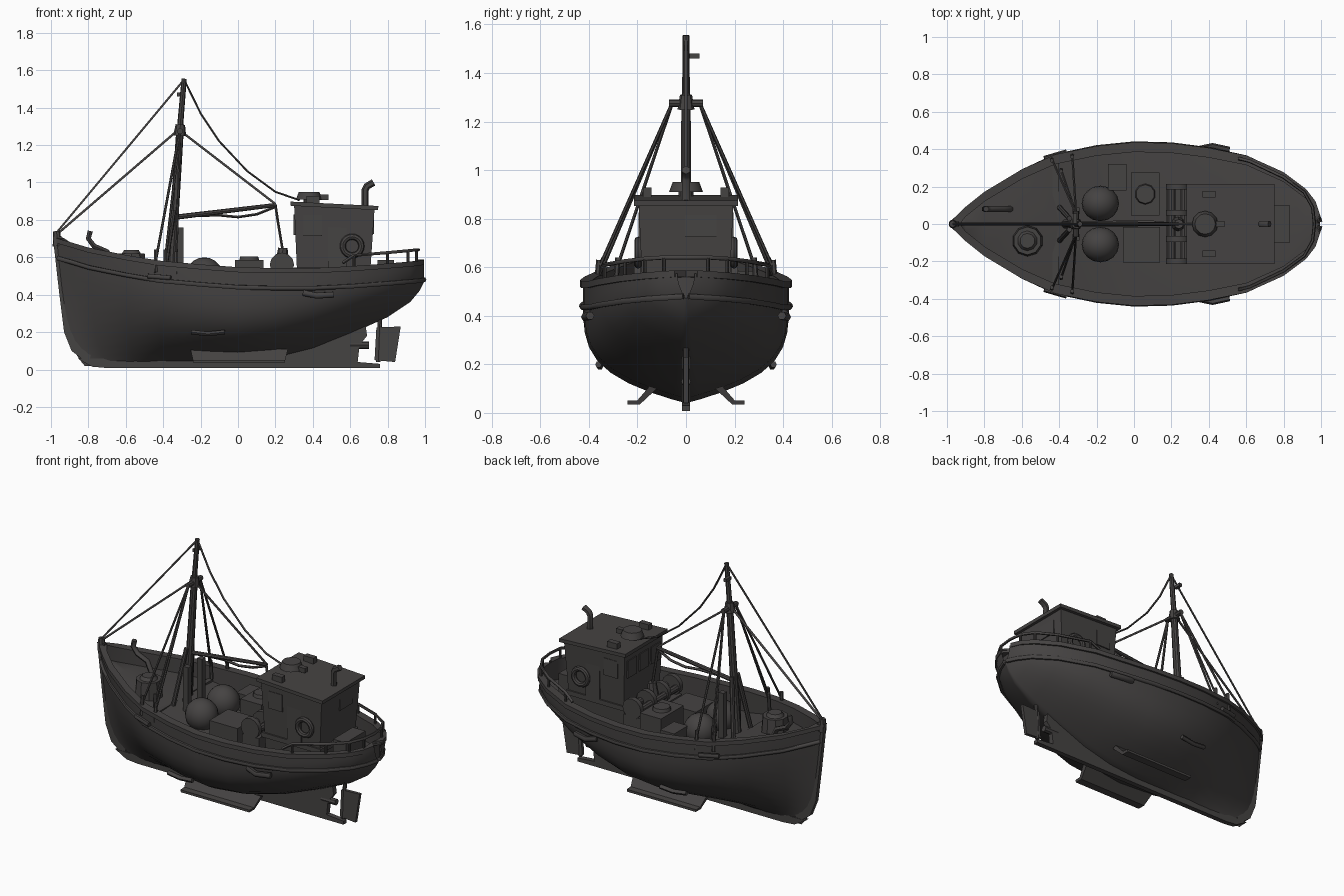
import bpy
import bmesh
import math
from mathutils import Vector

cube = bpy.data.objects.get("Cube")
if cube:
    bpy.data.objects.remove(cube, do_unlink=True)

COLOUR = (.06, .056, .055, 1)
paint = bpy.data.materials.new("dark_grey")
paint.use_nodes = True
paint.diffuse_color = COLOUR
paint.node_tree.nodes["Principled BSDF"].inputs["Base Color"].default_value = COLOUR


def finish(obj, angle=35):
    """Give an object its material and smooth shading with sharp edges."""
    bpy.ops.object.select_all(action='DESELECT')
    obj.select_set(True)
    bpy.context.view_layer.objects.active = obj
    if obj.type == 'CURVE':
        bpy.ops.object.convert(target='MESH')
        obj = bpy.context.object
    obj.data.materials.clear()
    obj.data.materials.append(paint)
    bpy.ops.object.shade_smooth_by_angle(angle=math.radians(angle))
    return obj


def from_bmesh(name, bm):
    bmesh.ops.remove_doubles(bm, verts=bm.verts, dist=.0005)
    bmesh.ops.recalc_face_normals(bm, faces=bm.faces)
    mesh = bpy.data.meshes.new(name)
    bm.to_mesh(mesh)
    bm.free()
    obj = bpy.data.objects.new(name, mesh)
    bpy.context.collection.objects.link(obj)
    return finish(obj)


def loft(name, rings, closed=False):
    """Skin a list of half sections and mirror them across the centreline."""
    bm = bmesh.new()
    for side in (1, -1):
        rows = [[bm.verts.new((x, y * side, z)) for x, y, z in ring] for ring in rings]
        for a, b in zip(rows, rows[1:]):
            count = len(a)
            for i in range(count if closed else count - 1):
                j = (i + 1) % count
                bm.faces.new((a[i], a[j], b[j], b[i]))
        if closed:
            bm.faces.new(rows[0])
            bm.faces.new(rows[-1])
    return from_bmesh(name, bm)


def prism(name, points, place, low, high):
    """Extrude a 2D profile; place(u, v, w) maps it into space."""
    bm = bmesh.new()
    ends = [[bm.verts.new(place(u, v, w)) for u, v in points] for w in (low, high)]
    for end in ends:
        bm.faces.new(end)
    for i in range(len(points)):
        j = (i + 1) % len(points)
        bm.faces.new((ends[0][i], ends[0][j], ends[1][j], ends[1][i]))
    return from_bmesh(name, bm)


def box(name, centre, size, tilt=0):
    bpy.ops.mesh.primitive_cube_add(size=1, location=centre, rotation=(0, tilt, 0))
    obj = bpy.context.object
    obj.name = name
    obj.scale = size
    return finish(obj)


def rod(name, start, end, r1, r2=None, sides=8):
    start, end = Vector(start), Vector(end)
    bpy.ops.mesh.primitive_cone_add(vertices=sides, radius1=r1, radius2=r1 if r2 is None else r2,
                                    depth=(end - start).length, location=(start + end) / 2)
    obj = bpy.context.object
    obj.name = name
    obj.rotation_euler = (end - start).to_track_quat('Z', 'Y').to_euler()
    return finish(obj)


def tube(name, points, radius):
    curve = bpy.data.curves.new(name, 'CURVE')
    curve.dimensions = '3D'
    curve.bevel_depth = radius
    curve.bevel_resolution = 1
    curve.use_fill_caps = True
    spline = curve.splines.new('POLY')
    spline.points.add(len(points) - 1)
    for target, p in zip(spline.points, points):
        target.co = (*p, 1)
    obj = bpy.data.objects.new(name, curve)
    bpy.context.collection.objects.link(obj)
    return finish(obj, 60)


def ball(name, centre, size):
    bpy.ops.mesh.primitive_uv_sphere_add(segments=16, ring_count=10, location=centre)
    obj = bpy.context.object
    obj.name = name
    obj.scale = size
    return finish(obj)


# Hull stations: x, half breadth, rail height, keel height, fullness
STATIONS = [(-.97, .012, .69, .02, 1.5), (-.9, .08, .67, .02, 1.5), (-.8, .16, .64, .02, 1.7),
            (-.6, .28, .6, .03, 2.3), (-.42, .36, .57, .04, 3), (-.2, .405, .55, .04, 4),
            (0, .425, .535, .04, 4.5), (.2, .42, .53, .06, 4.3), (.4, .395, .53, .11, 3.8),
            (.6, .355, .54, .19, 3.3), (.8, .265, .555, .28, 3), (.92, .175, .565, .36, 2.8),
            (.97, .11, .57, .42, 2.5), (.995, .035, .575, .47, 2)]


def hull_point(station, t, out=0):
    x, b, top, keel, full = station
    fade = max(0, (-x - .4) / .57)
    rake = fade * (.06 * (1 - t) + .09 * (1 - t) ** 6)
    return (x + rake, b * (1 - (1 - t) ** full) + out, keel + (top - keel) * t)


rings, caps, strakes = [], [], []
for s in STATIONS:
    x, b, top = s[:3]
    inner, xi = max(b - .04, 0), min(max(x, -.93), .955)
    deck = top - (.08 if x < -.4 else .12)
    ring = [hull_point(s, (i / 10) ** 1.5) for i in range(11)]
    rings.append(ring + [(xi, inner, top), (xi, inner, deck), (xi, 0, deck + .015)])
    caps.append([(x, b + .012, top - .015), (x, b + .012, top + .012),
                 (xi, inner, top + .012), (xi, inner, top - .015)])
    drop = 1 - .095 / (top - s[3])
    strakes.append(hull_point(s, drop, .004))
loft("hull", rings)
loft("rail_cap", caps, True)
for side in (1, -1):
    tube("rub_strake", [(x, y * side, z) for x, y, z in strakes], .013)

# Keel, skeg, rudder and bilge keels
prism("keel", [(-.86, .06), (-.78, .015), (-.7, .008), (.76, .008), (.76, .03), (.64, .04),
               (.65, .13), (.69, .18), (.68, .25), (.4, .14), (.1, .07), (-.7, .06)],
      lambda u, v, w: (u, w, v), -.016, .016)
prism("stem", [(-.99, .71), (-.955, .4), (-.93, .2), (-.89, .1), (-.8, .03), (-.78, .1),
               (-.86, .25), (-.94, .71)], lambda u, v, w: (u, w, v), -.014, .014)
prism("rudder", [(.73, .05), (.84, .04), (.87, .23), (.74, .225)],
      lambda u, v, w: (u, w, v), -.01, .01)
rod("rudder_stock", (.75, 0, .04), (.76, 0, .3), .012)
rod("propeller_shaft", (.6, 0, .13), (.7, 0, .13), .02)
for side in (1, -1):
    prism("bilge_keel", [(.12, .1), (.19, .035), (.24, .035), (.24, .05), (.2, .052), (.15, .11)],
          lambda u, v, w: (w * (1 + v) - .01, u * side, v), -.22, .25)
    tube("side_fender", [(.35, side * .4, .41), (.42, side * .415, .395), (.51, side * .395, .4)], .018)
    tube("hull_fitting", [(-.25, side * .35, .2), (-.16, side * .355, .19), (-.07, side * .36, .2)], .014)
    tube("shroud_plate", [(-.48, side * .35, .5), (-.36, side * .385, .49)], .014)

# Stern railing
rail = [(.56, .35, .57), (.62, .335, .61), (.8, .25, .625), (.91, .17, .635), (.955, .09, .64), (.965, 0, .64)]
tube("stern_railing", rail + [(x, -y, z) for x, y, z in rail[-2::-1]], .009)
for side in (1, -1):
    for x, y, z in rail[1:-1]:
        rod("railing_post", (x, y * side, .55), (x, y * side, z), .008)

# Wheelhouse
bm = bmesh.new()
bmesh.ops.create_cube(bm, size=1)
for v in bm.verts:
    front, high = v.co.x < 0, v.co.z > 0
    v.co = ((.3 if high else .32) if front else (.73 if high else .7),
            math.copysign(.195 if high else .175, v.co.y),
            (.88 if front else .86) if high else .42)
from_bmesh("wheelhouse", bm)
box("wheelhouse_roof", (.515, 0, .875), (.47, .43, .022), .05)
box("wheelhouse_skirt", (.51, 0, .53), (.42, .38, .03))
box("aft_window", (.721, .06, .775), (.012, .13, .1))
for y in (-.12, 0, .12):
    box("front_window", (.302, y, .775), (.012, .09, .11))
for side in (1, -1):
    box("side_window", (.4, side * .19, .77), (.1, .012, .11))
    box("door", (.53, side * .184, .66), (.1, .012, .27))
    bpy.ops.mesh.primitive_torus_add(location=(.61, side * .197, .66), rotation=(math.pi / 2, 0, 0),
                                     major_radius=.05, minor_radius=.016, major_segments=20, minor_segments=8)
    bpy.context.object.name = "lifebuoy"
    finish(bpy.context.object)
    box("roof_lamp", (.4, side * .16, .905), (.07, .035, .045))
tube("exhaust_pipe", [(.68, 0, .86), (.68, 0, .96), (.69, 0, .98), (.725, 0, 1)], .019)
rod("radar_base", (.38, 0, .88), (.38, 0, .92), .03)
rod("radar_dome", (.38, 0, .91), (.38, 0, .95), .07, .055, 12)
box("radar_arm", (.44, 0, .92), (.09, .03, .03))
box("aft_locker", (.79, 0, .52), (.09, .2, .13))

# Mast with crosstree and supports
rod("lower_mast", (-.365, 0, .45), (-.31, 0, 1.28), .026, .02, 10)
rod("upper_mast", (-.318, 0, 1.2), (-.288, 0, 1.555), .017, .014)
rod("crosstree", (-.31, -.07, 1.275), (-.31, .07, 1.275), .016)
rod("mast_collar", (-.312, 0, 1.25), (-.308, 0, 1.31), .035, .025)
box("mast_lamp", (-.315, .03, 1.47), (.02, .05, .02))
for side in (1, -1):
    rod("mast_support", (-.4, side * .09, .48), (-.345, side * .03, .85), .014)
    box("mast_bitts", (-.31, side * .07, .6), (.035, .035, .32))
    for foot_x, foot_y, foot_z in ((-.44, .35, .58), (-.33, .37, .57), (-.39, .29, .58)):
        rod("shroud", (-.31, side * .055, 1.28), (foot_x, side * foot_y, foot_z), .007, sides=6)
        rod("turnbuckle", (foot_x, side * foot_y, foot_z - .06),
            (foot_x, side * foot_y * .97, foot_z + .06), .011, sides=6)

# Boom and rigging
rod("boom", (-.33, 0, .815), (.205, 0, .88), .014, .011)
tube("boom_rope", [(-.3, 0, .82), (-.1, .01, .825), (0, .01, .815), (.1, .01, .83), (.2, 0, .87)], .008)
tube("boom_lift", [(-.3, 0, 1.27), (.2, 0, .885)], .007)
tube("hoist_rope", [(.2, 0, .88), (.215, 0, .78), (.24, 0, .63)], .008)
tube("top_forestay", [(-.288, 0, 1.55), (-.98, 0, .72)], .006)
tube("lower_forestay", [(-.315, 0, 1.285), (-.96, 0, .73)], .007)
tube("backstay", [(-.288, 0, 1.55), (-.2, 0, 1.37), (-.1, 0, 1.22), (.05, 0, 1.06), (.2, 0, .95), (.33, 0, .905)], .006)
rod("bow_post", (-.965, 0, .66), (-.97, 0, .74), .026, .018)

# Foredeck gear
rod("fore_hatch", (-.57, -.09, .5), (-.57, -.09, .62), .085, .075, 10)
rod("fore_hatch_lid", (-.57, -.09, .61), (-.57, -.09, .64), .06, .04, 10)
tube("bow_davit", [(-.66, .08, .54), (-.7, .08, .63), (-.77, .08, .66), (-.8, .08, .7), (-.79, .08, .74)], .016)
box("foredeck_step", (-.42, 0, .46), (.03, .68, .08))

# Working deck: floats, hatches and crates
for side in (1, -1):
    ball("net_float", (-.18, side * .11, .5), (.1, .095, .1))
box("fish_hatch", (.04, -.11, .47), (.2, .19, .12))
box("engine_box", (.06, .16, .5), (.15, .23, .17))
rod("engine_vent", (.06, .16, .57), (.06, .16, .605), .06, .05, 10)
box("crate", (-.09, .25, .47), (.1, .14, .14))

# Winch
for x in (.2, .27):
    rod("winch_drum", (x, -.2, .55), (x, .2, .55), .022, sides=10)
for y in (-.2, -.08, .06, .2):
    rod("winch_flange", (.235, y - .015, .56), (.235, y + .015, .56), .065, sides=12)
box("winch_base", (.235, 0, .46), (.12, .42, .1))
rod("winch_head", (.235, 0, .55), (.24, 0, .65), .04, .025)
